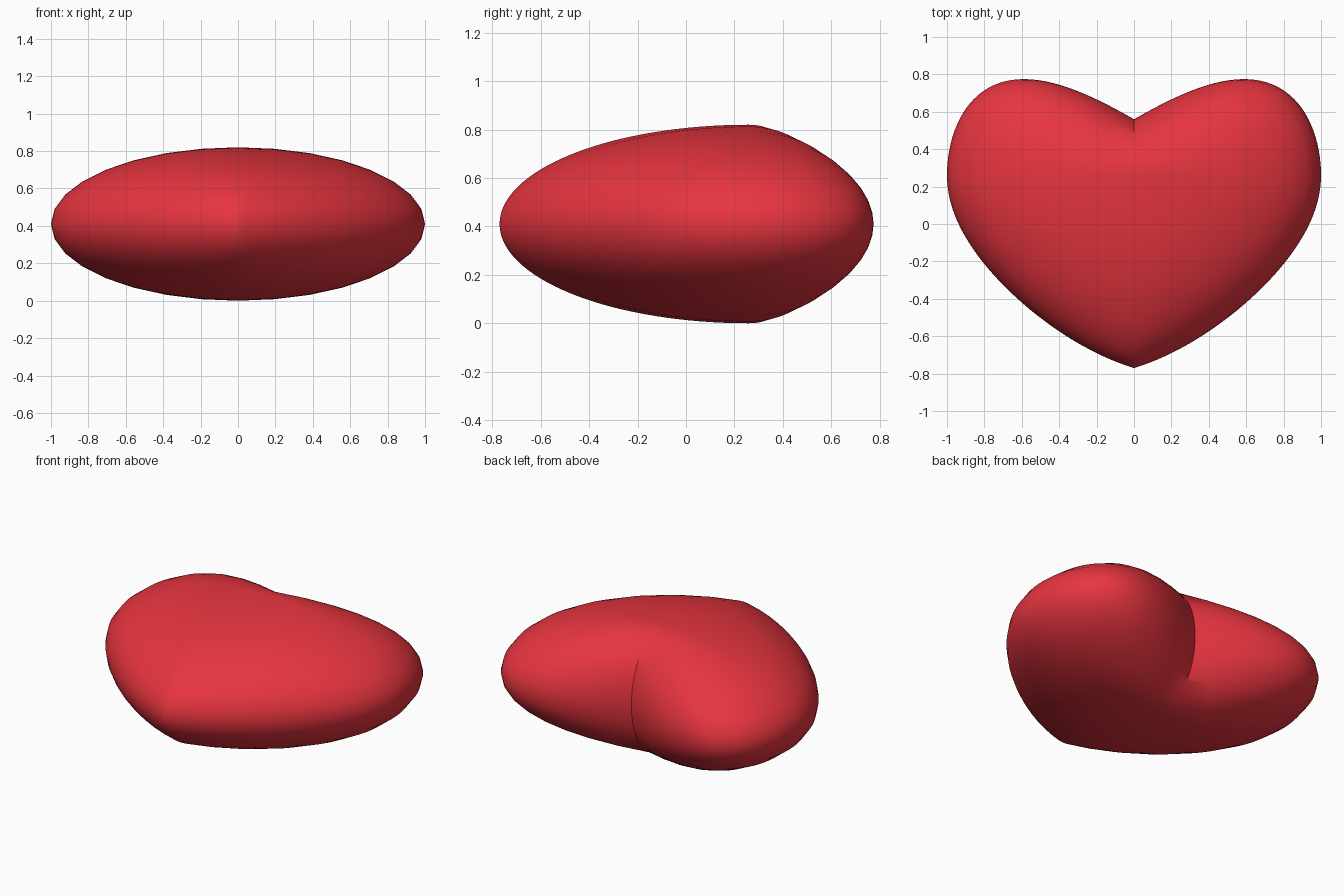
import bpy, bmesh, math
from mathutils import Matrix

if "Cube" in bpy.data.objects:
    bpy.data.objects.remove(bpy.data.objects["Cube"])

HALF_THICK = 0.41   # half thickness (z)
WIDEST_Y = 0.26     # y of the widest cross-section

# Round ball with its poles along y: these become the tip and the notch
bm = bmesh.new()
bmesh.ops.create_uvsphere(bm, u_segments=32, v_segments=64, radius=1.0,
                          matrix=Matrix.Rotation(math.radians(90), 4, 'X'))

# Bend the ball into a puffed heart: pull the lobes back, draw the front to a tip
for v in bm.verts:
    x, y, z = v.co
    if y > 0:
        depth = 0.30 + 0.572 * abs(x)
    else:
        depth = 1.03 - 0.30 * abs(x)
    v.co = (x, WIDEST_Y + depth * y, HALF_THICK * (1 + z))

bmesh.ops.recalc_face_normals(bm, faces=bm.faces)
mesh = bpy.data.meshes.new("heart")
bm.to_mesh(mesh)
bm.free()
heart = bpy.data.objects.new("heart", mesh)
bpy.context.collection.objects.link(heart)

# Red surface
red = bpy.data.materials.new("red")
red.diffuse_color = (0.8, 0.035, 0.05, 1)
red.use_nodes = True
red.node_tree.nodes["Principled BSDF"].inputs["Base Color"].default_value = red.diffuse_color
mesh.materials.append(red)

# Smooth shading, keeping the notch crease
bpy.context.view_layer.objects.active = heart
heart.select_set(True)
bpy.ops.object.shade_smooth_by_angle(angle=math.radians(35))
